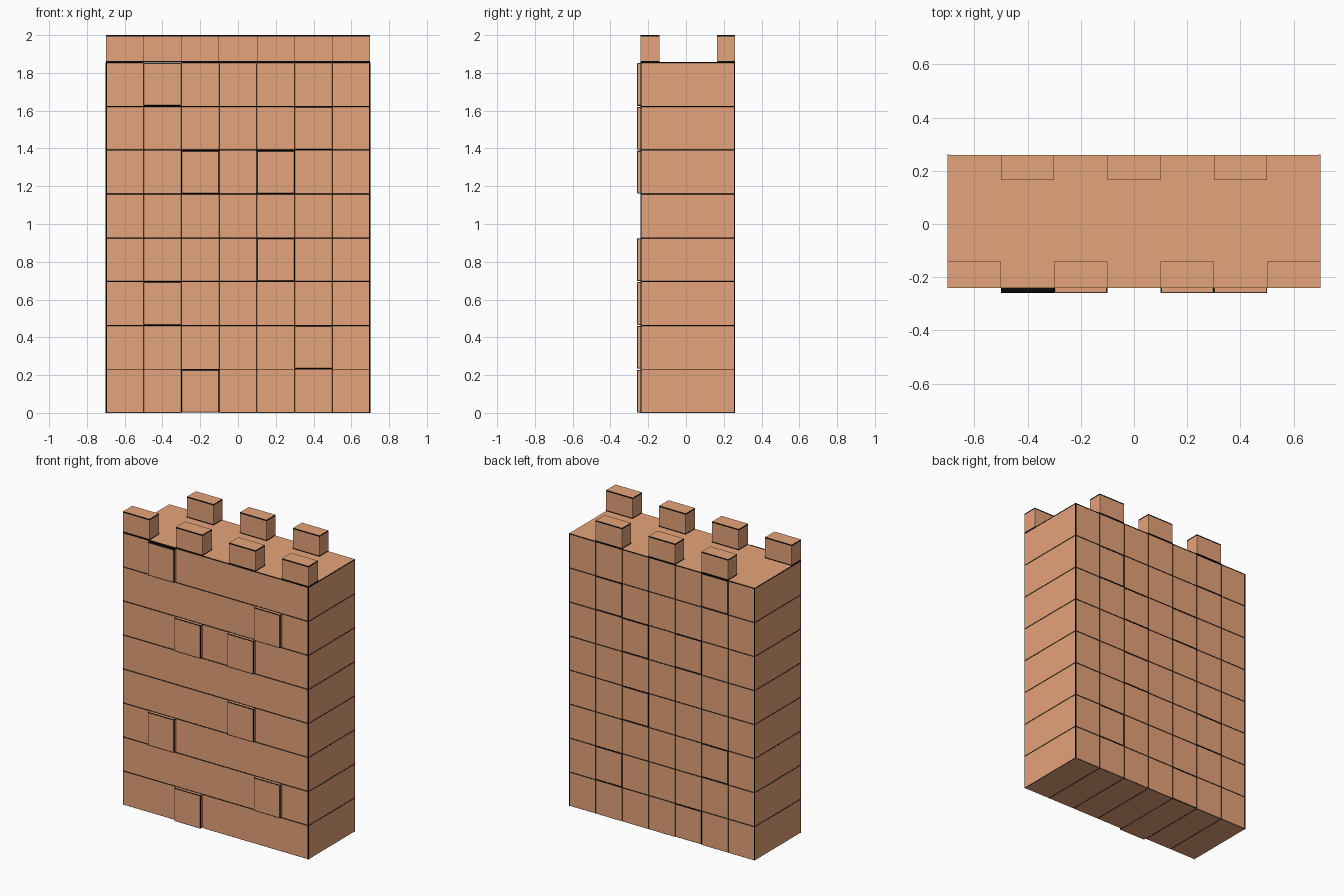
import bpy
import bmesh

cube = bpy.data.objects.get("Cube")
if cube:
    bpy.data.objects.remove(cube, do_unlink=True)


def make_material(name, rgb):
    mat = bpy.data.materials.new(name)
    mat.use_nodes = True
    mat.diffuse_color = (*rgb, 1)
    mat.node_tree.nodes["Principled BSDF"].inputs["Base Color"].default_value = (*rgb, 1)
    return mat


clay = make_material("clay_brick", (0.785, 0.367, 0.197))
black = make_material("black_joint", (0.003, 0.003, 0.003))

COLUMNS, ROWS = 7, 8
BRICK, PITCH, GAP = 0.2, 0.232, 0.002
LEFT, FRONT, BACK = -0.7, -0.24, 0.26
WALL_TOP, TOP = ROWS * PITCH, 2.0
PROUD, CHAMFER = 0.02, 0.0015
BAND, CORNER = 0.008, 0.005


def block(name, low, high, chamfer=0.0, is_black=lambda normal: False):
    """Box between two corners; chamfers are black, faces follow a rule."""
    bm = bmesh.new()
    bmesh.ops.create_cube(bm, size=1)
    for face in bm.faces:
        face.normal_update()
        face.material_index = int(is_black(face.normal))
    for v in bm.verts:
        v.co = [(a + b) / 2 + c * (b - a) for a, b, c in zip(low, high, v.co)]
    mesh = bpy.data.meshes.new(name)
    bm.to_mesh(mesh)
    bm.free()
    mesh.materials.append(clay)
    mesh.materials.append(black)
    obj = bpy.data.objects.new(name, mesh)
    bpy.context.collection.objects.link(obj)
    if chamfer:
        mod = obj.modifiers.new("chamfer", "BEVEL")
        mod.width = chamfer
        mod.segments = 1
        mod.material = 1


def all_faces(normal):
    return True


def side_faces(normal):
    return normal.z < 0.5


def top_face(normal):
    return normal.z > 0.5


def no_faces(normal):
    return False


# Black core shows through the joints between bricks
INSET = 0.003
block("joint_core", (LEFT + INSET, FRONT + INSET, INSET),
      (-LEFT - INSET, BACK - INSET, WALL_TOP - INSET), is_black=all_faces)

# Full-depth bricks; some stand proud of the front (row, column)
proud_bricks = {(0, 2), (1, 5), (2, 1), (3, 4), (5, 2), (5, 4), (6, 5), (7, 1)}
for row in range(ROWS):
    for col in range(COLUMNS):
        x, z = LEFT + col * BRICK, row * PITCH
        low, high = (x, FRONT, z), (x + BRICK, BACK, z + PITCH - GAP)
        if (row, col) in proud_bricks:
            rule = top_face if row == ROWS - 1 else no_faces
            block("proud_brick", (x, FRONT - PROUD, z + GAP),
                  (high[0], BACK, high[2] - GAP), 2 * CHAMFER, rule)
        else:
            block("wall_brick", low, high, CHAMFER)

# Black lines down the four wall corners
for x in (LEFT, -LEFT - CORNER):
    for y in (FRONT, BACK - CORNER):
        block("corner_line", (x - 0.0005, y - 0.0005, 0),
              (x + CORNER + 0.0005, y + CORNER + 0.0005, WALL_TOP), is_black=all_faces)

# Thin walkway plate with black rim covering the top course
block("walkway", (LEFT, FRONT, WALL_TOP - GAP), (-LEFT, BACK, WALL_TOP + GAP),
      is_black=side_faces)

# Merlons alternate between front and back, with a black band at foot and crown
for col in range(COLUMNS):
    x0 = LEFT + col * BRICK
    x1 = x0 + BRICK
    if col % 2 == 0:
        name, y0, y1 = "front_merlon", FRONT, -0.14
    else:
        name, y0, y1 = "back_merlon", 0.165, BACK
    foot, crown = WALL_TOP + BAND, TOP - BAND
    block(name + "_foot", (x0, y0, WALL_TOP), (x1, y1, foot), is_black=all_faces)
    block(name, (x0, y0, foot), (x1, y1, crown))
    block(name + "_crown", (x0, y0, crown), (x1, y1, TOP), is_black=side_faces)
